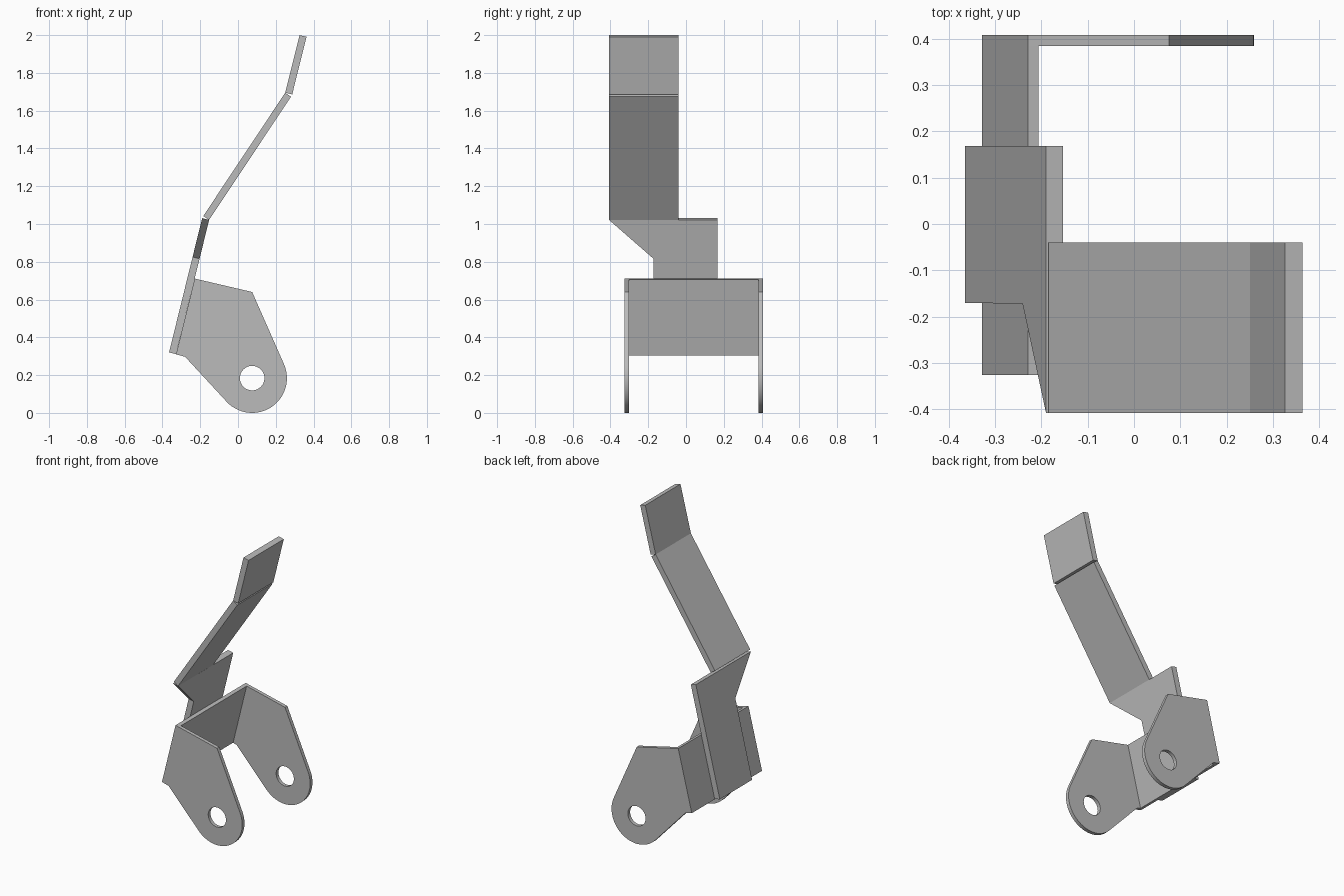
import bpy, bmesh, math
from mathutils import Vector

cube = bpy.data.objects.get("Cube")
if cube:
    bpy.data.objects.remove(cube, do_unlink=True)

steel = bpy.data.materials.new("plain grey steel")
steel.use_nodes = True
GREY = (0.5, 0.5, 0.5, 1)
steel.diffuse_color = GREY
steel.node_tree.nodes["Principled BSDF"].inputs["Base Color"].default_value = GREY


def plate(name, loops, offset):
    """Fill an outline (any further loops are holes) and extrude it by offset."""
    bm = bmesh.new()
    edges = []
    for loop in loops:
        verts = [bm.verts.new(p) for p in loop]
        edges += [bm.edges.new((a, b)) for a, b in zip(verts, verts[1:] + verts[:1])]
    bmesh.ops.triangle_fill(bm, edges=edges, use_beauty=True)
    out = bmesh.ops.extrude_face_region(bm, geom=bm.faces[:], use_keep_orig=True)
    moved = [g for g in out["geom"] if isinstance(g, bmesh.types.BMVert)]
    bmesh.ops.translate(bm, verts=moved, vec=offset)
    bmesh.ops.recalc_face_normals(bm, faces=bm.faces[:])
    mesh = bpy.data.meshes.new(name)
    bm.to_mesh(mesh)
    bm.free()
    mesh.materials.append(steel)
    obj = bpy.data.objects.new(name, mesh)
    bpy.context.collection.objects.link(obj)
    bpy.ops.object.select_all(action="DESELECT")
    obj.select_set(True)
    bpy.context.view_layer.objects.active = obj
    bpy.ops.object.shade_smooth_by_angle(angle=math.radians(30))
    return obj


def arc(centre, radius, start, end, steps):
    """Points on a circle in the side plane."""
    turns = [start + (end - start) * i / steps for i in range(steps + 1)]
    return [(centre[0] + radius * math.cos(a), centre[1] + radius * math.sin(a)) for a in turns]


def across(name, loops, y0, y1):
    """Plate with an x-z profile spanning y0 to y1."""
    return plate(name, [[(x, y0, z) for x, z in loop] for loop in loops], Vector((0, y1 - y0, 0)))


# Bracket cheeks: rounded lugs with a pivot hole
PIVOT, LUG = (0.075, 0.184), 0.184
low, heel, top, brow = (-0.28, 0.297), (-0.328, 0.31), (-0.229, 0.711), (0.075, 0.64)


def tangent(point, side):
    d = Vector(point) - Vector(PIVOT)
    return math.atan2(d.y, d.x) + side * math.acos(LUG / d.length)


lug = arc(PIVOT, LUG, tangent(brow, -1), tangent(low, 1) - math.tau, 28)
hole = arc(PIVOT, 0.065, 0, math.tau, 32)[:-1]
cheek = [low, heel, top, brow] + lug
Y0, Y1, GAUGE = -0.326, 0.408, 0.024
across("right_bracket_cheek", [cheek, hole], Y0, Y0 + GAUGE)
across("left_bracket_cheek", [cheek, hole], Y1 - GAUGE, Y1)

# Web joining the two cheeks
inward = Vector((0.972, -0.236)) * GAUGE
web = [heel, top, Vector(top) + inward, Vector(heel) + inward]
across("bracket_web", [web], Y0 + GAUGE, Y1 - GAUGE)

# Lever strip with a sideways jog at its upper end
strip = [(-0.17, 0.32), (0.168, 0.32), (0.168, 1.031), (-0.408, 1.031), (-0.172, 0.825)]
lean = 0.2465
plate("lever_strip", [[(-0.365 + (z - 0.32) * lean, y, z) for y, z in strip]],
      Vector((0.037, 0, -0.009)))

# Pedal arm and its upturned end pad
arm = [(-0.153, 1.022), (-0.184, 1.042), (0.25, 1.695), (0.281, 1.674)]
pad = [(0.25, 1.695), (0.326, 2.0), (0.363, 1.991), (0.287, 1.686)]
across("pedal_arm", [arm], -0.408, -0.04)
across("pedal_pad", [pad], -0.408, -0.04)
